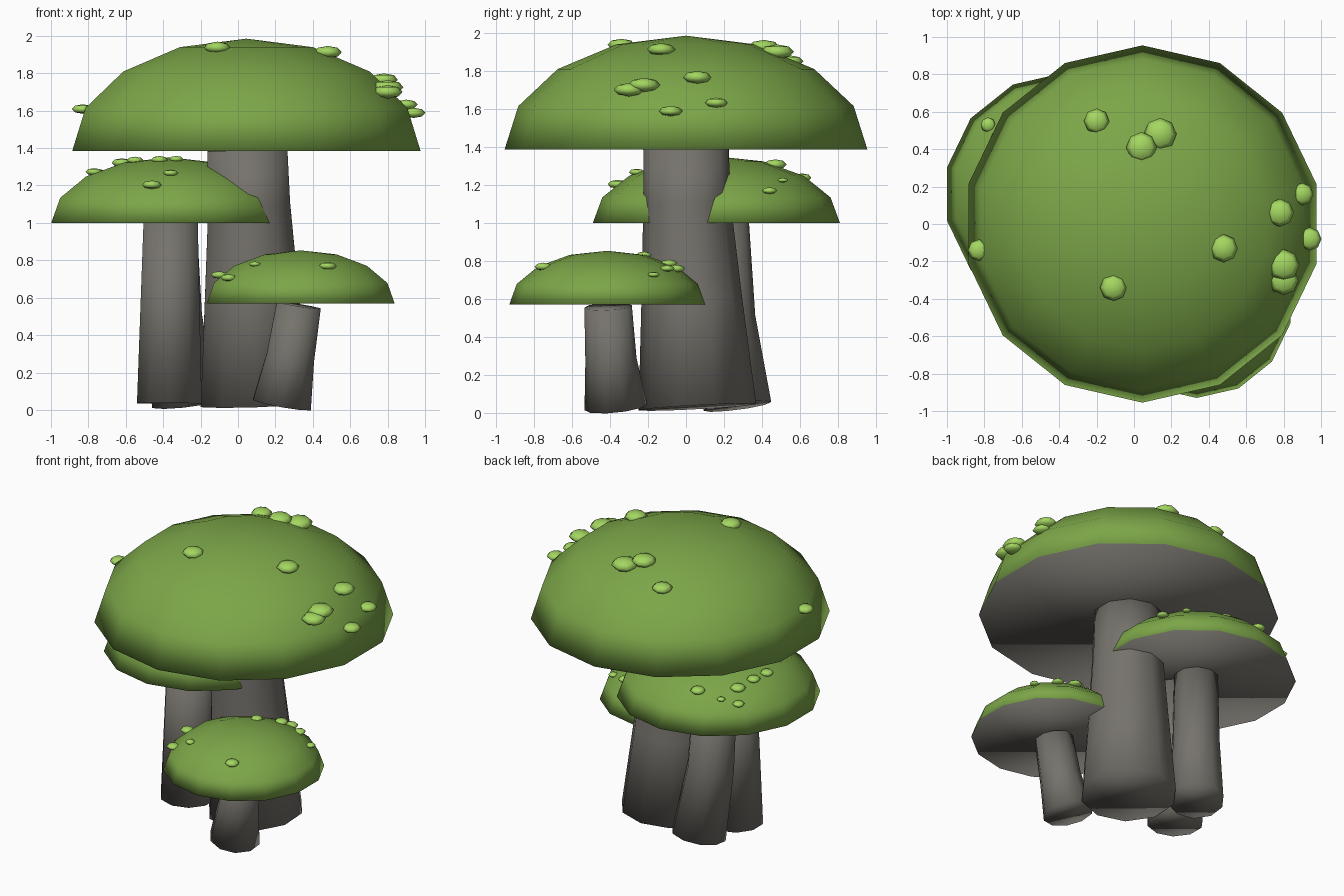
import bpy, bmesh
from math import sin, cos, pi, sqrt, tau
from mathutils import Vector, Matrix

cube = bpy.data.objects.get("Cube")
if cube:
    bpy.data.objects.remove(cube, do_unlink=True)


def material(name, rgb):
    mat = bpy.data.materials.new(name)
    mat.use_nodes = True
    mat.diffuse_color = (*rgb, 1)
    mat.node_tree.nodes["Principled BSDF"].inputs["Base Color"].default_value = (*rgb, 1)
    return mat


GREEN = material("cap_green", (0.2, 0.38, 0.065))
LIME = material("spot_lime", (0.37, 0.68, 0.12))
GREY = material("stem_grey", (0.18, 0.17, 0.15))


def finish(name, bm, *mats):
    bmesh.ops.remove_doubles(bm, verts=bm.verts, dist=1e-5)
    bmesh.ops.recalc_face_normals(bm, faces=bm.faces)
    for face in bm.faces:
        face.smooth = True
        # the flat underside of a cap takes the second colour
        if len(mats) > 1 and face.normal.z < -0.9:
            face.material_index = 1
    mesh = bpy.data.meshes.new(name)
    bm.to_mesh(mesh)
    bm.free()
    for mat in mats:
        mesh.materials.append(mat)
    obj = bpy.data.objects.new(name, mesh)
    bpy.context.collection.objects.link(obj)


def loft(name, rings, sides, *mats):
    """Skin circular rings given as (centre, radius, axis)."""
    bm = bmesh.new()
    loops = []
    for centre, radius, axis in rings:
        turn = Vector((0, 0, 1)).rotation_difference(axis)
        loops.append([bm.verts.new(Vector(centre) + turn @ Vector(
            (radius * cos(pi / 2 + tau * i / sides),
             radius * sin(pi / 2 + tau * i / sides), 0))) for i in range(sides)])
    for a, b in zip(loops, loops[1:]):
        for i in range(sides):
            j = (i + 1) % sides
            bm.faces.new((a[i], a[j], b[j], b[i]))
    bm.faces.new(loops[0][::-1])
    if rings[-1][1] > 0:
        bm.faces.new(loops[-1])
    finish(name, bm, *mats)


def stem(name, path):
    """Tapered stalk along (x, y, z, radius) points, rings square to the path."""
    pts = [Vector(p[:3]) for p in path]
    last = len(pts) - 1
    loft(name, [(p, path[i][3], (pts[min(i + 1, last)] - pts[max(i - 1, 0)]).normalized())
                for i, p in enumerate(pts)], 10, GREY)


def mushroom_cap(name, centre, radius, height, spots):
    """Half-dome with a flat underside, and flattened spots (x, y, radius) on top."""
    x, y, z = centre
    up = Vector((0, 0, 1))
    steps = [i * pi / 8 for i in range(4)]
    rings = [((x, y, z + height * sin(a)), radius * cos(a), up) for a in steps]
    loft(name, rings + [((x, y, z + height), 0, up)], 14, GREEN, GREY)
    bm = bmesh.new()
    for sx, sy, r in spots:
        d = ((sx - x) ** 2 + (sy - y) ** 2) / radius ** 2
        sz = z + height * sqrt(max(0.0, 1 - d))
        bmesh.ops.create_uvsphere(
            bm, u_segments=8, v_segments=4, radius=r,
            matrix=Matrix.Translation((sx, sy, sz)) @ Matrix.Diagonal((1, 1, 0.44, 1)))
    finish(name + "_spots", bm, LIME)


# Stalks
stem("large_stem", [(0.095, 0.06, 0.03, 0.31), (0.075, 0.03, 0.6, 0.265),
                    (0.06, 0.005, 1.1, 0.23), (0.05, 0, 1.39, 0.225)])
stem("medium_stem", [(-0.29, 0.27, 0.035, 0.18), (-0.34, 0.21, 0.5, 0.155),
                     (-0.36, 0.185, 1.02, 0.145)])
stem("medium_front_stem", [(-0.367, -0.03, 0.035, 0.182), (-0.36, -0.02, 1.02, 0.152)])
stem("small_stem", [(0.235, -0.37, 0.03, 0.165), (0.28, -0.395, 0.28, 0.135),
                    (0.325, -0.41, 0.56, 0.125)])

# Caps with their spots
mushroom_cap("large_cap", (0.045, 0, 1.385), 0.955, 0.6, [
    (-0.11, -0.34, 0.072), (0.48, -0.13, 0.075), (0.78, 0.06, 0.075),
    (0.9, 0.16, 0.06), (0.94, -0.08, 0.062), (0.8, -0.22, 0.085),
    (0.8, -0.3, 0.08), (-0.83, -0.14, 0.058), (-0.2, 0.55, 0.068),
    (0.04, 0.41, 0.082), (0.14, 0.48, 0.088)])
mushroom_cap("medium_cap", (-0.365, 0.16, 1), 0.65, 0.35, [
    (-0.52, 0.61, 0.05), (-0.72, 0.45, 0.052), (-0.75, 0.32, 0.045),
    (-0.77, 0.2, 0.045), (-0.68, 0.58, 0.028), (-0.78, 0.53, 0.04),
    (0.13, 0.44, 0.04), (-0.01, 0.51, 0.028), (-0.36, 0.47, 0.06),
    (-0.62, 0.2, 0.055), (-0.55, 0.1, 0.045), (-0.42, 0, 0.045),
    (-0.33, 0.02, 0.038), (-0.36, -0.26, 0.04), (-0.46, -0.36, 0.052)])
mushroom_cap("small_cap", (0.335, -0.415, 0.57), 0.515, 0.283, [
    (-0.1, -0.42, 0.045), (-0.05, -0.65, 0.043), (0.09, -0.66, 0.032),
    (0.48, -0.75, 0.047), (0.3, -0.22, 0.04), (0.4, -0.09, 0.045),
    (0.45, -0.05, 0.045), (0.685, -0.17, 0.032), (0.55, -0.1, 0.04)])
